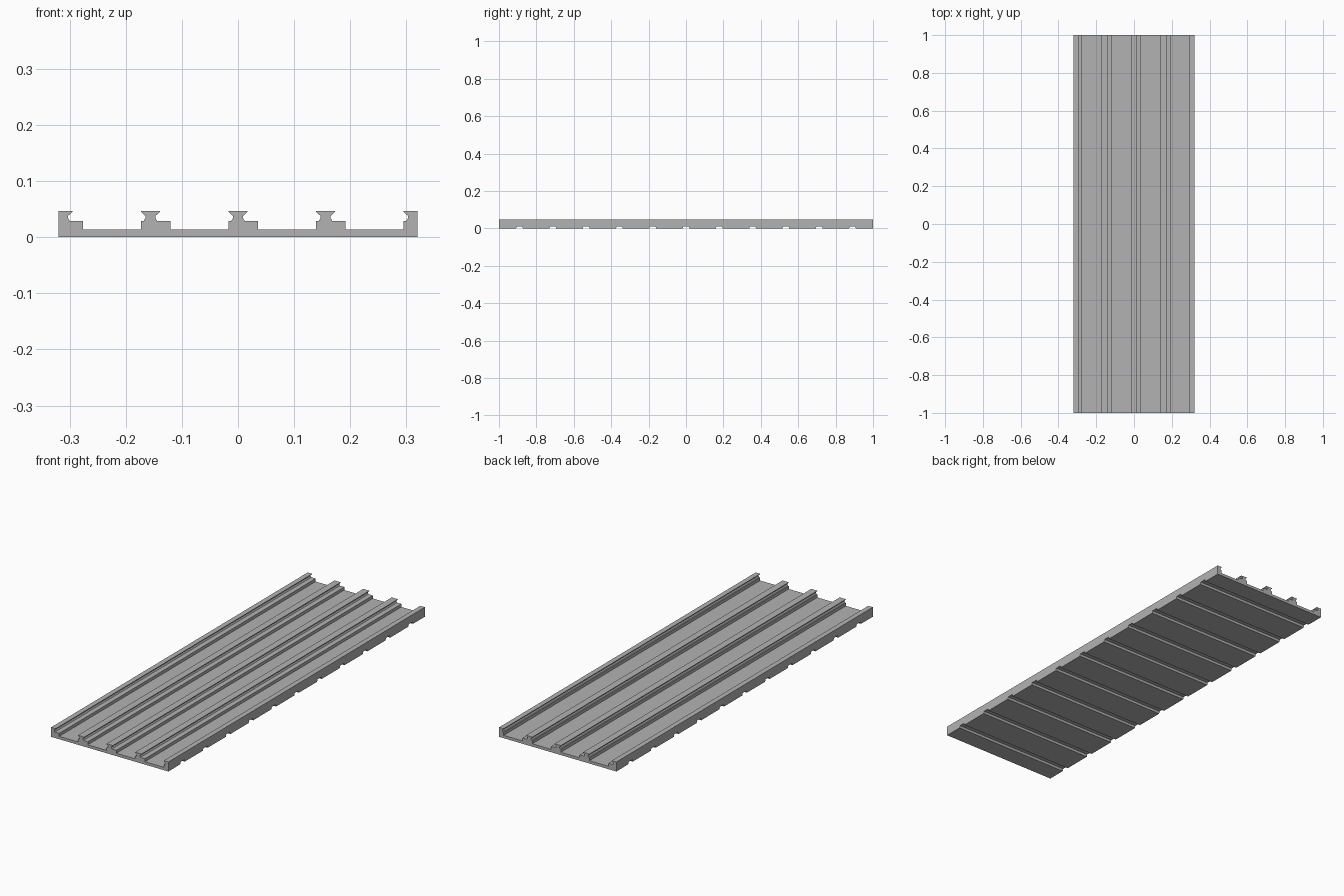
import bpy
import bmesh

if "Cube" in bpy.data.objects:
    bpy.data.objects.remove(bpy.data.objects["Cube"], do_unlink=True)

HALF_W, HALF_L = 0.32, 1.0
FLOOR, LEDGE, TOP = 0.014, 0.029, 0.047
PITCH, HEAD = 0.156, 0.017      # rail spacing and half-width of a rail head
GROOVES, GROOVE_PITCH, GROOVE_DEPTH = 11, 0.178, 0.011

grey = bpy.data.materials.new("plain grey")
grey.use_nodes = True
grey.diffuse_color = (0.45, 0.45, 0.45, 1)
grey.node_tree.nodes["Principled BSDF"].inputs["Base Color"].default_value = grey.diffuse_color


def prism(bm, points, vector):
    """Extrude a closed outline along a vector into a solid."""
    face = bm.faces.new([bm.verts.new(p) for p in points])
    result = bmesh.ops.extrude_face_region(bm, geom=[face])
    moved = [v for v in result["geom"] if isinstance(v, bmesh.types.BMVert)]
    bmesh.ops.translate(bm, verts=moved, vec=vector)


def finish(bm, name):
    bmesh.ops.recalc_face_normals(bm, faces=bm.faces)
    mesh = bpy.data.meshes.new(name)
    bm.to_mesh(mesh)
    bm.free()
    mesh.materials.append(grey)
    obj = bpy.data.objects.new(name, mesh)
    bpy.context.collection.objects.link(obj)
    return obj


# Dovetail side of a rail head, from the ledge up, as distance from centre and height
dovetail = [(0.012, LEDGE), (0.009, 0.034), (0.009, 0.038), (HEAD, 0.045), (HEAD, TOP)]


def left_flank(cx):
    return [(cx - HEAD, FLOOR), (cx - HEAD, LEDGE)] + [(cx - d, z) for d, z in dovetail]


def right_flank(cx):
    return [(cx + d, z) for d, z in reversed(dovetail)] + [(cx + 0.036, LEDGE), (cx + 0.036, FLOOR)]


# Cross-section from left to right: edge rail, three middle rails, edge rail
profile = [(-HALF_W, 0), (-HALF_W, TOP)] + right_flank(-2 * PITCH)
for i in (-1, 0, 1):
    profile += left_flank(i * PITCH) + right_flank(i * PITCH)
profile += left_flank(2 * PITCH) + [(HALF_W, TOP), (HALF_W, 0)]

bm = bmesh.new()
prism(bm, [(x, -HALF_L, z) for x, z in profile], (0, 2 * HALF_L, 0))
panel = finish(bm, "railed_panel")

# Cross grooves on the underside
bm = bmesh.new()
for i in range(GROOVES):
    y = (i - GROOVES // 2) * GROOVE_PITCH
    section = [(-0.02, -0.01), (-0.018, 0), (-0.015, GROOVE_DEPTH),
               (0.015, GROOVE_DEPTH), (0.018, 0), (0.02, -0.01)]
    prism(bm, [(-0.4, y + dy, z) for dy, z in section], (0.8, 0, 0))
cutter = finish(bm, "groove_cutter")
cutter.hide_render = True

cut = panel.modifiers.new("underside grooves", "BOOLEAN")
cut.operation = "DIFFERENCE"
cut.solver = "EXACT"
cut.object = cutter
bpy.context.view_layer.objects.active = panel
bpy.ops.object.modifier_apply(modifier=cut.name)
bpy.data.objects.remove(cutter, do_unlink=True)
